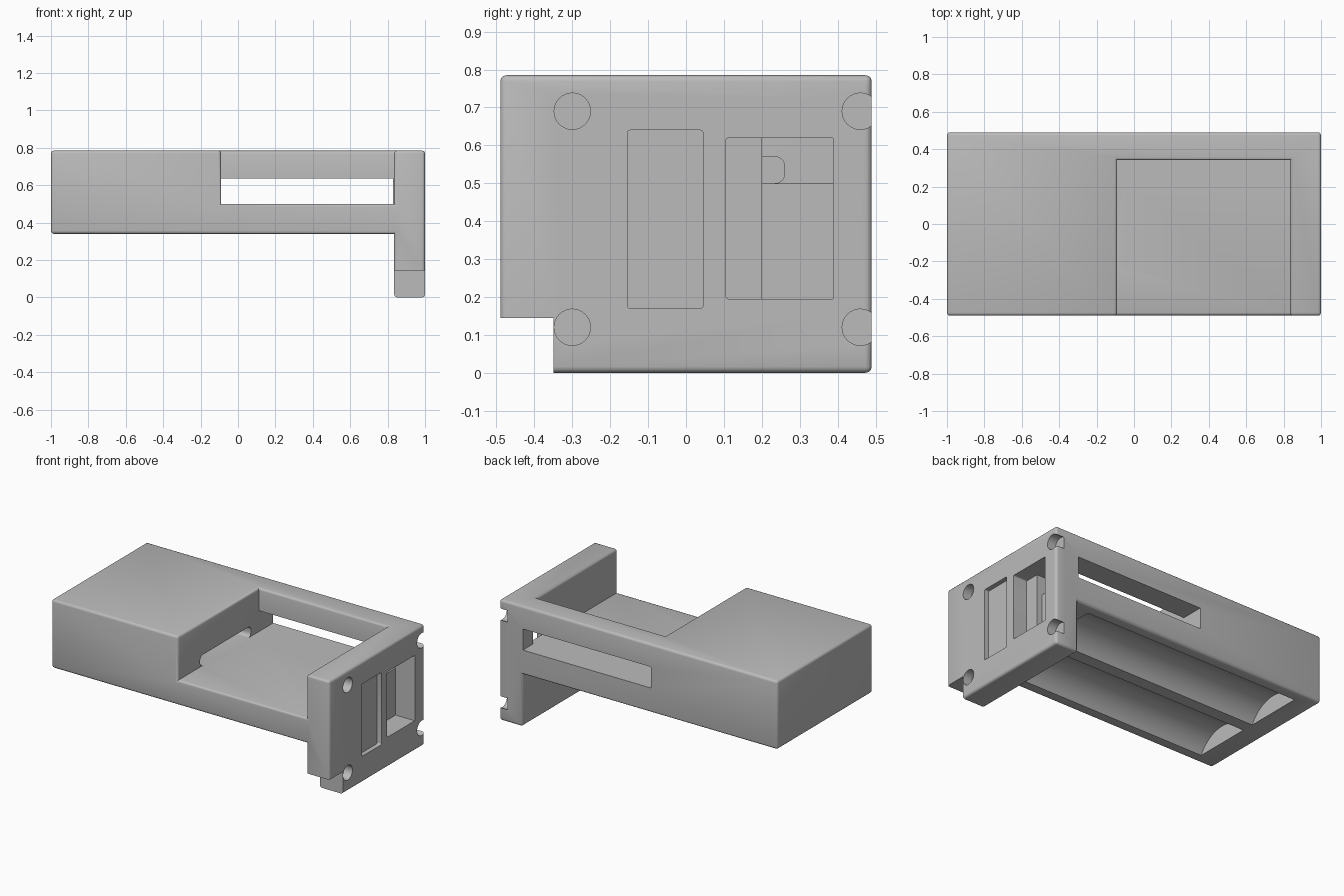
import bpy, bmesh, math
from mathutils import Matrix, Vector

if "Cube" in bpy.data.objects:
    bpy.data.objects.remove(bpy.data.objects["Cube"], do_unlink=True)

grey = bpy.data.materials.new("plain grey")
grey.use_nodes = True
colour = (0.5, 0.5, 0.5, 1)
grey.diffuse_color = colour
grey.node_tree.nodes["Principled BSDF"].inputs["Base Color"].default_value = colour


def add_object(name, bm):
    bmesh.ops.recalc_face_normals(bm, faces=bm.faces)
    mesh = bpy.data.meshes.new(name)
    bm.to_mesh(mesh)
    bm.free()
    mesh.materials.append(grey)
    obj = bpy.data.objects.new(name, mesh)
    bpy.context.collection.objects.link(obj)
    return obj


def box(name, x, y, z, radius=0):
    """Box from ranges; edges along x can be rounded."""
    bm = bmesh.new()
    bmesh.ops.create_cube(bm, size=1)
    for v in bm.verts:
        v.co = Vector([r[0] if c < 0 else r[1] for c, r in zip(v.co, (x, y, z))])
    if radius:
        edges = [e for e in bm.edges
                 if abs((e.verts[0].co - e.verts[1].co).normalized().x) > 0.9]
        bmesh.ops.bevel(bm, geom=edges, offset=radius, segments=5, profile=0.5, affect='EDGES')
    return add_object(name, bm)


def rod(name, x, y, z, radius, sides):
    """Cylinder lying along x."""
    bm = bmesh.new()
    bmesh.ops.create_cone(bm, cap_ends=True, segments=sides, radius1=radius,
                          radius2=radius, depth=x[1] - x[0],
                          matrix=Matrix.Translation((sum(x) / 2, y, z))
                          @ Matrix.Rotation(math.pi / 2, 4, 'Y'))
    return add_object(name, bm)


def cut(target, cutter):
    """Subtract the cutter, keep the result and remove the cutter."""
    mod = target.modifiers.new("cut", 'BOOLEAN')
    mod.operation = 'DIFFERENCE'
    mod.solver = 'EXACT'
    mod.object = cutter
    graph = bpy.context.evaluated_depsgraph_get()
    mesh = bpy.data.meshes.new_from_object(target.evaluated_get(graph))
    target.modifiers.clear()
    target.data = mesh
    bpy.data.objects.remove(cutter, do_unlink=True)


# Housing: L-shaped side profile extruded across the depth
FLANGE, BASE, TOP, HALF = 0.835, 0.34, 0.785, 0.49
bm = bmesh.new()
profile = [(-1, BASE), (FLANGE, BASE), (FLANGE, 0), (1, 0), (1, TOP), (-1, TOP)]
face = bm.faces.new([bm.verts.new((x, -HALF, z)) for x, z in profile])
side = bmesh.ops.extrude_face_region(bm, geom=[face])["geom"]
for v in side:
    if isinstance(v, bmesh.types.BMVert):
        v.co.y = HALF
housing = add_object("housing", bm)

# Open tray in the top and front
FLOOR = 0.5
cut(housing, box("tray_cutter", (-0.09, FLANGE), (-0.7, 0.342), (FLOOR, 1)))

# Soften the outer edges
bm = bmesh.new()
bm.from_mesh(housing.data)
bmesh.ops.remove_doubles(bm, verts=bm.verts, dist=0.0001)
bmesh.ops.dissolve_limit(bm, angle_limit=0.02, verts=bm.verts, edges=bm.edges)
bm.normal_update()
outer = [e for e in bm.edges if len(e.link_faces) == 2 and e.calc_face_angle_signed() > 0.5]
bmesh.ops.bevel(bm, geom=outer, offset=0.016, segments=3, profile=0.5,
                affect='EDGES', clamp_overlap=True)
bm.to_mesh(housing.data)
bm.free()

# Window through the back wall and undercut below the solid block
cut(housing, box("window_cutter", (-0.09, 0.83), (0.3, 0.7), (FLOOR, 0.637)))
cut(housing, box("undercut_cutter", (-0.2, -0.05), (-0.26, 0.26), (FLOOR, 0.57), 0.025))

# Two round troughs along the underside
for y in (-0.23, 0.23):
    cut(housing, rod("trough_cutter", (-0.86, 0.7), y, 0.235, 0.217, 64))

# End plate: corner notch, shallow recess, stepped pocket and through opening
cut(housing, box("notch_cutter", (0.7, 1.1), (-0.7, -0.35), (-0.2, 0.145)))
cut(housing, box("recess_cutter", (0.97, 1.1), (-0.155, 0.045), (0.17, 0.64), 0.008))
cut(housing, box("step_cutter", (0.9, 1.1), (0.105, 0.388), (0.195, 0.62), 0.008))
cut(housing, box("pocket_cutter", (0.862, 1.1), (0.2, 0.388), (0.195, 0.62)))
cut(housing, box("opening_cutter", (0.8, 1.1), (0.2, 0.388), (FLOOR, 0.62)))

# Four round sockets in the end plate
for y in (-0.3, 0.46):
    for z in (0.12, 0.69):
        cut(housing, rod("socket_cutter", (0.94, 1.1), y, z, 0.048, 32))

bpy.ops.object.select_all(action='DESELECT')
housing.select_set(True)
bpy.context.view_layer.objects.active = housing
bpy.ops.object.shade_smooth_by_angle(angle=math.radians(35))
